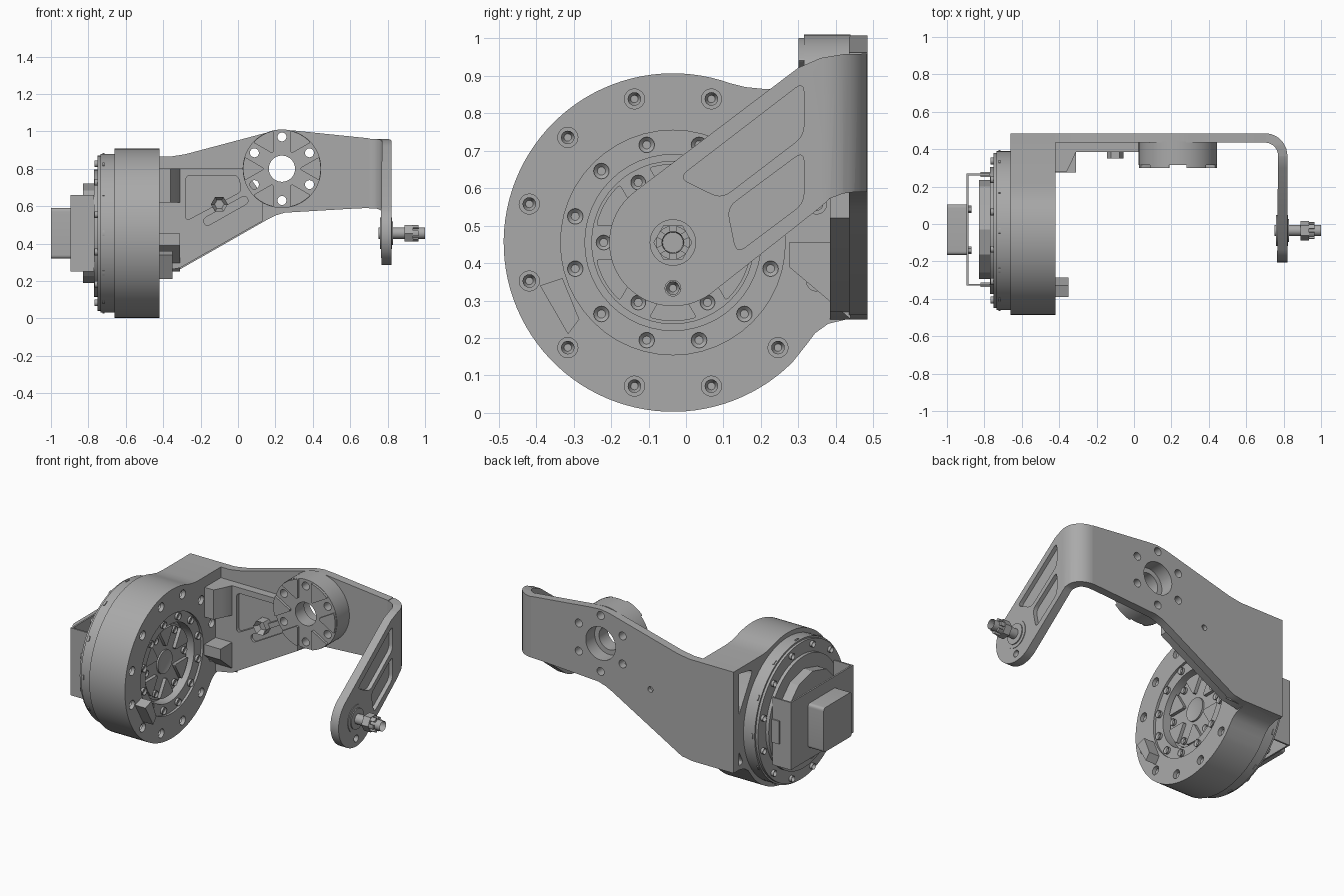
import bpy, bmesh
from math import sin, cos, asin, radians, pi
from mathutils import Vector

cube = bpy.data.objects.get("Cube")
if cube:
    bpy.data.objects.remove(cube)

metal = bpy.data.materials.new("grey_metal")
metal.use_nodes = True
GREY = (0.4, 0.4, 0.4, 1)
metal.diffuse_color = GREY
metal.node_tree.nodes["Principled BSDF"].inputs["Base Color"].default_value = GREY


def polar(c, r, deg):
    return (c[0] + r * cos(radians(deg)), c[1] + r * sin(radians(deg)))


def circle(c, r, n=48):
    return [polar(c, r, 360 * i / n) for i in range(n)]


def rect(a0, a1, b0, b1):
    return [(a0, b0), (a1, b0), (a1, b1), (a0, b1)]


def rounded(pts, r, n=5):
    """Round every corner of a polygon with a quadratic curve."""
    out = []
    for i, p in enumerate(pts):
        p = Vector(p)
        a, b = Vector(pts[i - 1]) - p, Vector(pts[(i + 1) % len(pts)]) - p
        s = p + a.normalized() * min(r, a.length * 0.45)
        e = p + b.normalized() * min(r, b.length * 0.45)
        for k in range(n + 1):
            t = k / n
            out.append(tuple(s * (1 - t) ** 2 + p * 2 * t * (1 - t) + e * t * t))
    return out


def prism(name, pts, axis, lo, hi, socket=0):
    """Extrude a 2D outline along an axis; socket sinks the far cap."""
    place = {"x": lambda a, b, t: (t, a, b), "y": lambda a, b, t: (a, t, b),
             "z": lambda a, b, t: (a, b, t)}[axis]
    bm = bmesh.new()
    near = [bm.verts.new(place(a, b, lo)) for a, b in pts]
    far = [bm.verts.new(place(a, b, hi)) for a, b in pts]
    n = len(pts)
    bm.faces.new(near[::-1])
    cap = bm.faces.new(far)
    for i in range(n):
        bm.faces.new((near[i], near[(i + 1) % n], far[(i + 1) % n], far[i]))
    bmesh.ops.recalc_face_normals(bm, faces=bm.faces[:])
    if socket:
        bmesh.ops.inset_individual(bm, faces=[cap], thickness=socket)
        step = Vector(place(0, 0, (lo - hi) * 0.6))
        bmesh.ops.translate(bm, verts=cap.verts[:], vec=step)
    me = bpy.data.meshes.new(name)
    bm.to_mesh(me)
    bm.free()
    me.materials.append(metal)
    ob = bpy.data.objects.new(name, me)
    bpy.context.collection.objects.link(ob)
    return ob


def boolean(ob, tools, op="DIFFERENCE"):
    bpy.context.view_layer.objects.active = ob
    for t in tools:
        m = ob.modifiers.new("cut", "BOOLEAN")
        m.object, m.operation, m.solver = t, op, "EXACT"
        bpy.ops.object.modifier_apply(modifier=m.name)
        bpy.data.objects.remove(t)


def cutter(pts, axis, lo, hi):
    ob = prism("cutter", pts, axis, lo, hi)
    ob.hide_render = True
    return ob


def ring(c, r, start, step=30):
    return [polar(c, r, start + a) for a in range(0, 360, step)]


def lobes(name, c, rin, rout, w, axis, lo, hi, start):
    """Six raised pads separated by radial channels of half width w."""
    for k in range(6):
        mid = start + 60 * k
        ai, ao = (30 - asin(w / r) * 180 / pi for r in (rin, rout))
        pts = [polar(c, rin, mid + ai * (1 - j / 2)) for j in range(5)]
        pts += [polar(c, rout, mid + ao * (j / 4 - 1)) for j in range(9)]
        prism(f"{name}_{k + 1}", rounded(pts, 0.008, 2), axis, lo, hi)


HUB = (-0.035, 0.455)      # joint axis in y, z
MOUNT = (0.235, 0.80)      # mounting flange axis in x, z

# Joint housing: drum that runs into the back plate
outline = [polar(HUB, 0.452, 70 + 245 * i / 72) for i in range(73)]
outline += [(0.32, 0.18), (0.345, 0.213), (0.38, 0.238), (0.43, 0.25), (0.485, 0.25),
            (0.485, 0.865), (0.21, 0.865), (0.16, 0.87)]
housing = prism("joint_housing", outline, "x", -0.66, -0.42)
cuts = [cutter(circle(p, 0.027, 16), "x", -0.47, -0.4) for p in ring(HUB, 0.397, 15)]
cuts += [cutter(circle(HUB, 0.3), "x", -0.435, -0.4),
         cutter(circle(HUB, 0.235), "x", -0.50, -0.4)]
for pocket in ([(0.30, 0.81), (0.46, 0.84), (0.46, 0.54)],
               [(0.39, 0.28), (0.46, 0.27), (0.46, 0.38), (0.44, 0.37)]):
    cuts.append(cutter(rounded(pocket, 0.03), "x", -0.7, -0.5))
boolean(housing, cuts)
for p in ring(HUB, 0.397, 15):
    prism("housing_bolt", circle(p, 0.018, 16), "x", -0.47, -0.435, 0.008)
for p in ring(HUB, 0.27, 15):
    prism("bearing_bolt", circle(p, 0.021, 16), "x", -0.437, -0.42, 0.01)

# Output hub inside the bore
prism("output_hub", circle(HUB, 0.218), "x", -0.52, -0.475)
lobes("output_pad", HUB, 0.1, 0.21, 0.045, "x", -0.476, -0.455, 30)
prism("output_center", circle(HUB, 0.07), "x", -0.476, -0.465, 0.02)
for p in ring(HUB, 0.185, 0, 60):
    prism("hub_bolt", circle(p, 0.02, 16), "x", -0.476, -0.46, 0.009)
prism("stop_block", [(-0.39, 0.34), (-0.33, 0.36), (-0.285, 0.25), (-0.315, 0.21)],
      "x", -0.43, -0.35)
prism("corner_rib", [(0.275, 0.455), (0.44, 0.455), (0.44, 0.25), (0.37, 0.31), (0.275, 0.39)],
      "x", -0.43, -0.31)
prism("upper_fillet", [(-0.43, 0.28), (-0.36, 0.28), (-0.335, 0.33), (-0.31, 0.385),
                       (-0.31, 0.44), (-0.43, 0.44)], "z", 0.62, 0.80)

# Drive cover on the outer face, with rim bolts
prism("drive_cover", circle(HUB, 0.425, 72), "x", -0.735, -0.65)
prism("drive_cover_rim", circle(HUB, 0.415, 72), "x", -0.75, -0.73)
prism("drive_step", circle(HUB, 0.34, 64), "x", -0.77, -0.74)
prism("drive_body", circle((-0.03, 0.455), 0.265, 12), "x", -0.83, -0.76)
for p in ring(HUB, 0.385, 15):
    prism("cover_bolt", circle(p, 0.018, 16), "x", -0.74, -0.767, 0.008)
for a in range(0, 360, 30):
    prism("rim_clip", rounded([polar(HUB, r, a + d) for r, d in
          ((0.39, -2), (0.43, -2), (0.43, 2), (0.39, 2))], 0.004, 2), "x", -0.725, -0.715)

# Folded bracket carrying the connector box
prism("bracket_plate", rect(-0.33, 0.27, 0.25, 0.66), "x", -0.895, -0.885)
for y in (-0.33, 0.26):
    prism("bracket_leg", rect(-0.89, -0.77, 0.25, 0.66), "y", y, y + 0.01)
    prism("bracket_tab", rect(-0.82, -0.745, 0.39, 0.53), "y", y - 0.008, y + 0.018)
prism("connector_box", rounded(rect(-0.165, 0.105, 0.32, 0.59), 0.02), "x", -0.89, -1.0)
for y in (-0.14, 0.08):
    for z in (0.345, 0.565):
        prism("box_screw", circle((y, z), 0.011, 12), "x", -0.995, -1.0, 0.004)
        prism("box_nut", circle((y, z), 0.02, 6), "x", -0.89, -0.87)

# Back plate with thick web and mounting flange
plate_outline = [(-0.66, 0.25), (-0.38, 0.25), (-0.31, 0.262), (0.16, 0.53), (0.20, 0.55),
                 (0.25, 0.565), (0.64, 0.588), (0.705, 0.59), (0.705, 0.962), (0.30, 1.004),
                 (0.24, 1.008), (0.18, 1.0), (-0.28, 0.878), (-0.36, 0.865), (-0.66, 0.865)]
plate = prism("back_plate", plate_outline, "y", 0.435, 0.485)
web = prism("plate_web", [(-0.42, 0.25), (-0.31, 0.27), (0.13, 0.52), (0.13, 0.66),
                          (0.03, 0.80), (-0.42, 0.80)], "y", 0.385, 0.44)
boolean(web, [cutter(rounded([(-0.28, 0.765), (0.0, 0.765), (0.02, 0.68), (-0.28, 0.52)], 0.03),
                     "y", 0.37, 0.41),
              cutter(rounded([(-0.19, 0.53), (-0.17, 0.49), (0.06, 0.62), (0.04, 0.66)], 0.025),
                     "y", 0.37, 0.40)])
flange = prism("mounting_flange", circle(MOUNT, 0.21, 64), "y", 0.315, 0.44)
for part in (plate, flange):
    holes = [cutter(circle(p, 0.024, 20), "y", 0.2, 0.6) for p in ring(MOUNT, 0.17, 30, 60)]
    holes += [cutter(circle(MOUNT, 0.07), "y", 0.2, 0.6),
              cutter(circle(MOUNT, 0.1), "y", 0.40, 0.6)]
    boolean(part, holes)
boolean(plate, [cutter(circle((-0.1, 0.61), 0.017, 20), "y", 0.46, 0.6)])
lobes("flange_pad", MOUNT, 0.1, 0.208, 0.045, "y", 0.30, 0.317, 0)
prism("web_nut", circle((-0.1, 0.61), 0.045, 6), "y", 0.41, 0.35, 0.02)

# Side arm: bent sheet trimmed to the arm outline
bend = [polar((0.70, 0.365), 0.12, 90 - 9 * i) for i in range(11)]
bend += [(0.82, -0.25), (0.765, -0.25)]
bend += [polar((0.70, 0.365), 0.07, 9 * i) for i in range(11)]
arm = prism("side_arm", bend, "z", 0.1, 1.1)
trim = [polar(HUB, 0.17, 127 + 180 * i / 30) for i in range(31)]
trim += [(0.36, 0.55), (0.385, 0.573), (0.42, 0.586), (0.45, 0.59), (0.5, 0.59), (0.5, 0.96),
         (0.42, 0.958), (0.36, 0.948), (0.30, 0.922)]
boolean(arm, [cutter(trim, "x", 0.6, 0.9)], "INTERSECT")
boolean(arm, [cutter(rounded(q, 0.03), "x", 0.795, 0.9) for q in (
    [(-0.02, 0.628), (0.315, 0.885), (0.315, 0.74), (0.095, 0.572)],
    [(0.11, 0.548), (0.315, 0.70), (0.315, 0.56), (0.135, 0.425)])]
    + [cutter(circle((-0.035, 0.333), 0.021, 20), "x", 0.7, 0.9)])

# Pivot pin with castle nut
prism("pin_washer", circle(HUB, 0.083, 40), "x", 0.76, 0.824)
prism("pin_collar", circle(HUB, 0.062, 40), "x", 0.80, 0.83)
prism("pivot_pin", circle(HUB, 0.03, 32), "x", 0.75, 1.0, 0.006)
prism("castle_nut", circle(HUB, 0.052, 6), "x", 0.89, 0.935)
lobes("nut_tooth", HUB, 0.028, 0.045, 0.008, "x", 0.93, 0.965, 0)
prism("arm_plug", circle((-0.035, 0.333), 0.018, 16), "x", 0.775, 0.81, 0.008)

# Smooth round walls, keep edges sharp
bpy.ops.object.select_all(action="DESELECT")
for ob in bpy.context.scene.objects:
    if ob.type == "MESH":
        ob.select_set(True)
        bpy.context.view_layer.objects.active = ob
bpy.ops.object.shade_smooth_by_angle(angle=radians(25))
